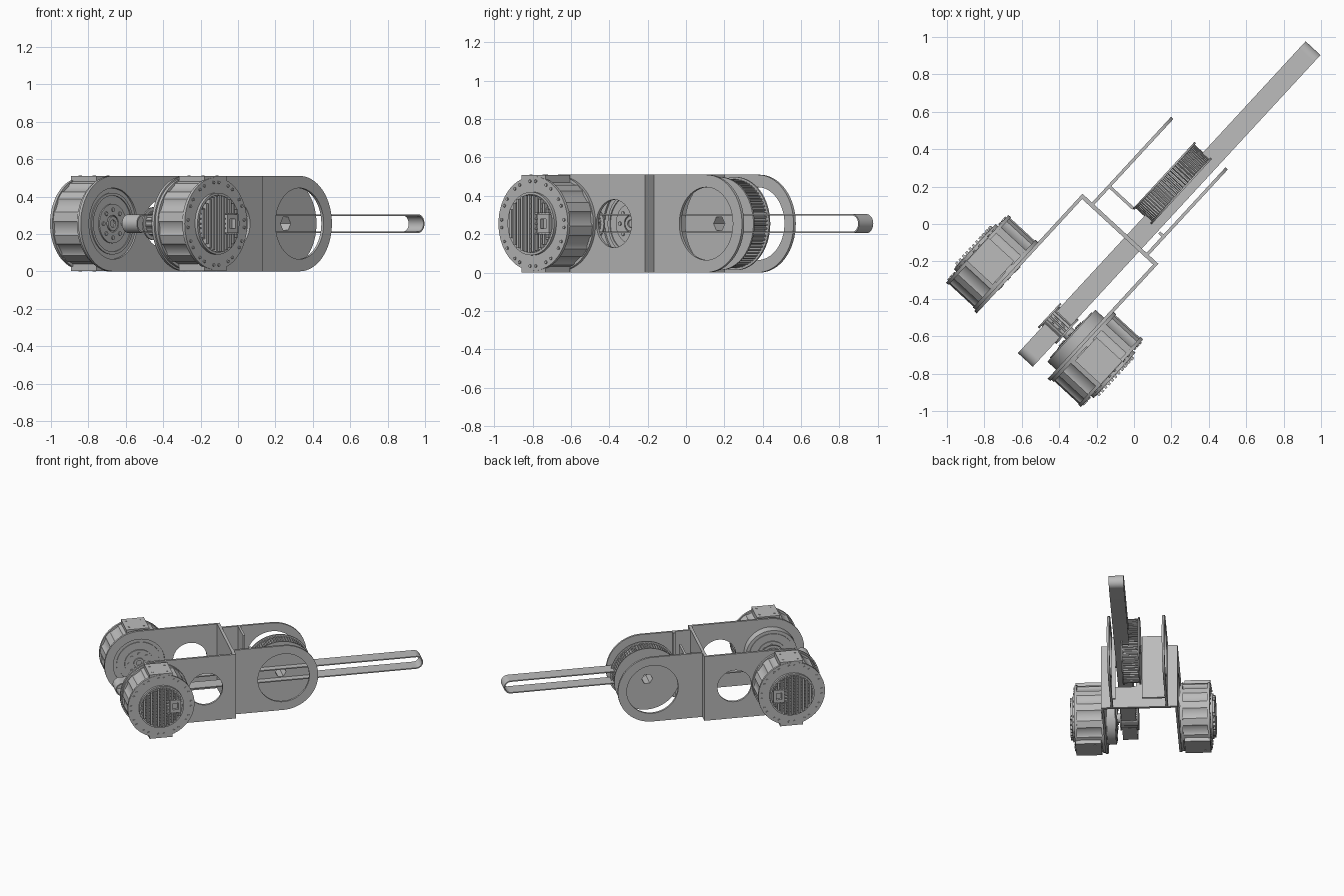
import bpy, math
from math import cos, sin, pi, radians, sqrt
from mathutils import Matrix

cube = bpy.data.objects.get("Cube")
if cube:
    bpy.data.objects.remove(cube, do_unlink=True)

grey = bpy.data.materials.new("machined_grey")
grey.use_nodes = True
colour = (0.5, 0.5, 0.5, 1)
grey.diffuse_color = colour
grey.node_tree.nodes["Principled BSDF"].inputs["Base Color"].default_value = colour

HEADING = Matrix.Rotation(radians(47.3), 4, 'Z')   # the arm lies diagonally
MID = 0.255     # height of all axles
CENTRE = 0.036  # middle of the bracket across its width
MOTOR = -0.666  # motor axle along the arm
WHEEL = 0.30    # big pulley axle along the arm


# ---- outlines in the (along, height) plane ----
def circle(x, r, z=MID, n=64):
    return [(x + r * cos(2 * pi * i / n), z + r * sin(2 * pi * i / n)) for i in range(n)]


def rect(x0, x1, z0, z1):
    return [(x0, z0), (x1, z0), (x1, z1), (x0, z1)]


def arc(x, r, start, n=32):
    return [(x + r * cos(start + pi * i / n), MID + r * sin(start + pi * i / n)) for i in range(n + 1)]


def stadium(x0, x1, r):
    return arc(x1, r, -pi / 2) + arc(x0, r, pi / 2)


def toothed(x, root, tip, teeth):
    pts = []
    for i in range(teeth):
        for frac, r in ((0, root), (0.4, root), (0.5, tip), (0.9, tip)):
            a = 2 * pi * (i + frac) / teeth
            pts.append((x + r * cos(a), MID + r * sin(a)))
    return pts


# ---- extrude outlines (with holes) across the arm ----
def slab(name, loops, v0, v1):
    curve = bpy.data.curves.new(name, 'CURVE')
    curve.dimensions = '2D'
    curve.fill_mode = 'BOTH'
    curve.extrude = abs(v1 - v0) / 2
    for loop in loops:
        spline = curve.splines.new('POLY')
        spline.points.add(len(loop) - 1)
        for p, (x, z) in zip(spline.points, loop):
            p.co = (x, z, 0, 1)
        spline.use_cyclic_u = True
    temp = bpy.data.objects.new(name + "_outline", curve)
    mesh = bpy.data.meshes.new_from_object(temp)
    bpy.data.objects.remove(temp)
    mesh.transform(HEADING @ Matrix.Translation((0, (v0 + v1) / 2, 0)) @ Matrix.Rotation(pi / 2, 4, 'X'))
    mesh.materials.clear()
    mesh.materials.append(grey)
    mesh.shade_smooth()
    mesh.set_sharp_from_angle(angle=radians(30))
    obj = bpy.data.objects.new(name, mesh)
    bpy.context.collection.objects.link(obj)
    return obj


def pulley(name, x, flange, tip, teeth, v0, v1, bore):
    hole = circle(x, bore, n=6)
    slab(name + "_teeth", [toothed(x, tip * 0.94, tip, teeth), hole], v0 + 0.01, v1 - 0.01)
    for v in (v0, v1 - 0.01):
        slab(name + "_flange", [circle(x, flange), hole], v, v + 0.01)


def side_parts(label, s):
    def part(name, loops, w0, w1):
        slab(label + "_" + name, loops, CENTRE + s * w0, CENTRE + s * w1)

    # bracket plates: motor end and pulley end
    holes = [circle(-0.29, 0.125), circle(MOTOR, 0.19)]
    part("motor_plate", [arc(MOTOR, 0.255, pi / 2) + [(-0.075, 0), (-0.075, 0.51)]] + holes, 0.258, 0.276)
    part("pulley_plate", [arc(WHEEL, 0.255, -pi / 2) + [(-0.08, 0.51), (-0.08, 0)],
                          circle(WHEEL, 0.19)], 0.19, 0.207)

    # motor housing with ribs, end rims and flat tabs
    ribs = toothed(MOTOR, 0.232, 0.241, 12)
    part("motor_body", [ribs], 0.276, 0.484)
    for w in (0.276, 0.472):
        part("motor_rim", [circle(MOTOR, 0.246)], w, w + 0.018)
    for z0, z1 in ((0.20, 0.509), (0.001, 0.31)):
        part("motor_tab", [rect(MOTOR - 0.085, MOTOR + 0.085, z0, z1)], 0.30, 0.487)

    # bolts in pairs round the rear rim
    for i in range(12):
        for off in (-0.09, 0.09):
            a = 2 * pi * i / 12 + off
            part("rim_bolt", [circle(MOTOR + 0.222 * cos(a), 0.008, MID + 0.222 * sin(a), 8)], 0.488, 0.497)

    # rear cap with cooling grille and connector
    part("rear_cap", [circle(MOTOR, 0.165)], 0.488, 0.498)
    part("grille_ring", [circle(MOTOR, 0.165), circle(MOTOR, 0.152)], 0.498, 0.508)
    for i in range(-5, 6):
        x = i * 0.026
        h = sqrt(0.15 ** 2 - x * x)
        gap = [rect(MOTOR + x - 0.007, MOTOR + x + 0.007, MID - h, MID + h)]
        if x > 0.05:
            gap = [rect(MOTOR + x - 0.007, MOTOR + x + 0.007, MID + e, MID + f)
                   for e, f in ((-h, -0.055), (0.055, h)) if f > e]
        part("grille_fin", gap, 0.498, 0.524)
        right = 0.05 if abs(x) < 0.06 else h
        part("grille_bar", [rect(MOTOR - h, MOTOR + right, MID + x - 0.004, MID + x + 0.004)], 0.498, 0.512)
    part("connector", [rect(MOTOR + 0.06, MOTOR + 0.14, MID - 0.05, MID + 0.05),
                       rect(MOTOR + 0.08, MOTOR + 0.12, MID - 0.025, MID + 0.025)], 0.498, 0.52)

    # output face: protruding on the driven side, flush on the other
    face = 0.268 if s > 0 else 0.195
    part("output_drum", [circle(MOTOR, 0.189)], face, 0.28)
    part("output_ring", [circle(MOTOR, 0.165), circle(MOTOR, 0.15)], face - 0.006, face)
    part("output_hub", [circle(MOTOR, 0.105), circle(MOTOR, 0.045)], face - 0.008, face)
    part("output_boss", [circle(MOTOR, 0.038), circle(MOTOR, 0.02)], face - 0.01, face)
    for i in range(8):
        a = 2 * pi * i / 8
        part("output_bolt", [circle(MOTOR + 0.075 * cos(a), 0.011, MID + 0.075 * sin(a), 8)],
             face - 0.014, face)

    # cover screws on the top and bottom tabs
    for dx in (-0.055, 0.055):
        for w in (0.34, 0.44):
            part("tab_screw", [rect(MOTOR + dx - 0.006, MOTOR + dx + 0.006, 0.0, 0.512)], w, w + 0.012)


side_parts("left", 1)
side_parts("right", -1)

# cross walls of the bracket, with an opening for the belt
lo, hi = CENTRE - 0.276, CENTRE + 0.276
for v0, v1 in ((lo, -0.14), (0.01, hi)):
    slab("rear_wall", [rect(-0.09, -0.068, 0, 0.51)], v0, v1)
for z0, z1 in ((0, 0.17), (0.34, 0.51)):
    slab("rear_wall_bridge", [rect(-0.09, -0.068, z0, z1)], -0.14, 0.01)
for v0, v1 in ((CENTRE - 0.207, -0.13), (0.06, CENTRE + 0.207)):
    slab("front_wall", [rect(0.05, 0.066, 0, 0.51)], v0, v1)

# drive: pulleys, shaft and the long belt loop
pulley("big_pulley", WHEEL, 0.243, 0.232, 72, -0.07, 0.06, 0.04)
pulley("small_pulley", MOTOR, 0.088, 0.07, 24, -0.13, 0.004, 0.02)
slab("drive_shaft", [circle(MOTOR, 0.035)], -0.165, -0.12)
slab("belt", [stadium(-0.878, 1.29, 0.05), stadium(-0.878, 1.29, 0.042)], -0.12, -0.012)
